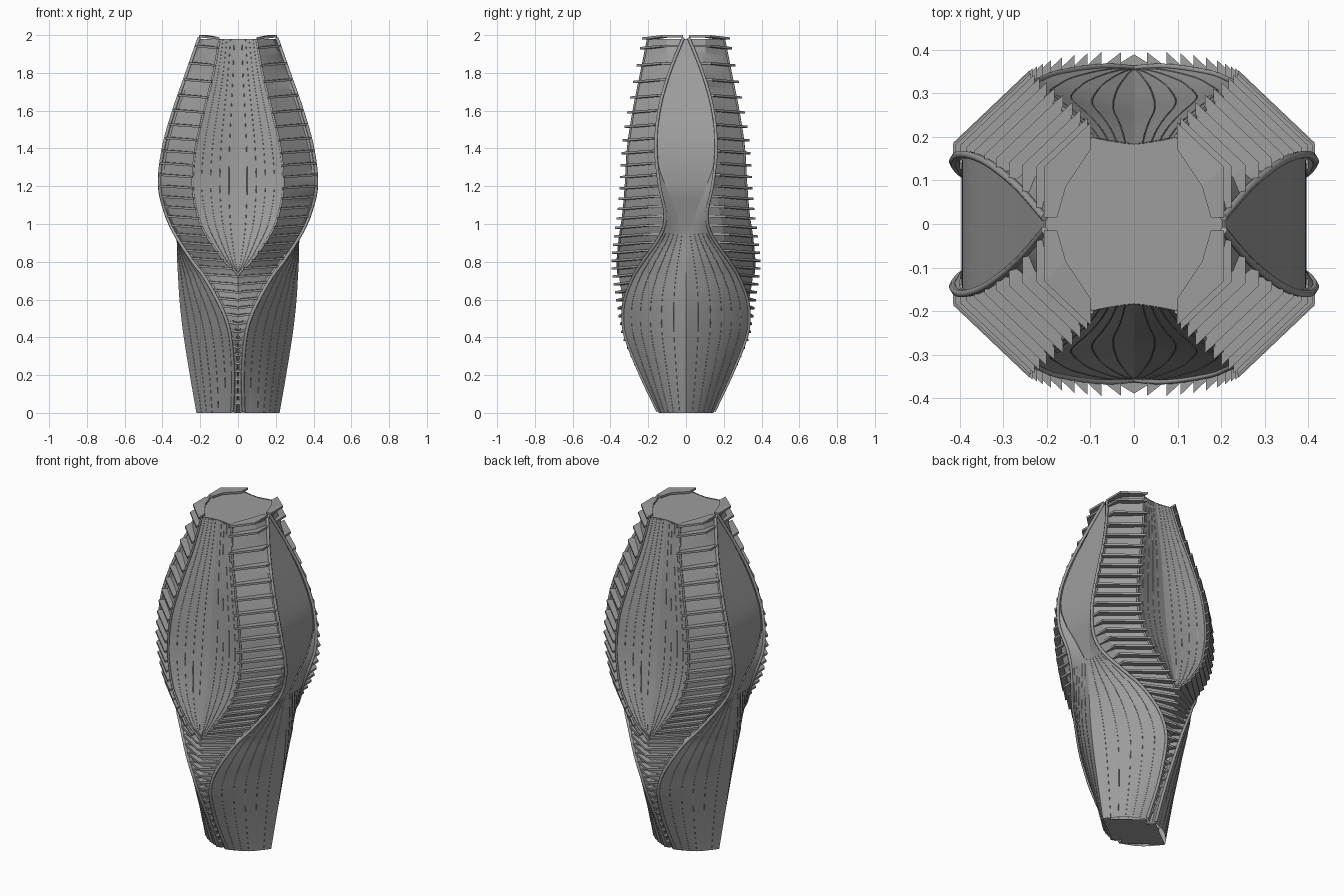
import bpy, bmesh, math
from mathutils import Vector

if "Cube" in bpy.data.objects:
    bpy.data.objects.remove(bpy.data.objects["Cube"])

# Profiles of the tower against height (one quarter; the rest is mirrored)
Z = [0, .2, .4, .5, .6, .73, .8, .95, 1.05, 1.2, 1.4, 1.6, 1.8, 2]
RIM_X = [.03, .025, .04, .065, .11, .185, .24, .335, .38, .415, .395, .34, .27, .20]
RIM_Y = [.145, .24, .32, .335, .325, .275, .23, .13, .11, .14, .16, .143, .088, .008]
SIDE_X = [.22, .255, .287, .30, .31, .318, .322, .328, .355, .395, .39, .333, .265, .2]
LEAF_X = [0, 0, 0, 0, 0, 0, .07, .175, .215, .24, .225, .18, .13, .095]
FIN_Y = [.14, .245, .335, .355, .37, .39, .395, .38, .365, .352, .34, .31, .27, .23]
VALLEY_Y = [.1, .2, .29, .31, .33, .355, .342, .312, .292, .27, .25, .233, .208, .18]

# Dark grey finish shared by all parts
grey = bpy.data.materials.new("dark_grey")
grey.diffuse_color = (.34, .34, .34, 1)
grey.use_nodes = True
grey.node_tree.nodes["Principled BSDF"].inputs["Base Color"].default_value = grey.diffuse_color


def at(tab, z):
    """Smooth interpolation of a profile at height z."""
    n = len(Z)
    i = max(k for k in range(n - 1) if Z[k] <= z + 1e-9)

    def slope(k):
        a, b = max(k - 1, 0), min(k + 1, n - 1)
        return (tab[b] - tab[a]) / (Z[b] - Z[a])
    h = Z[i + 1] - Z[i]
    t = (z - Z[i]) / h
    return max(0, (2*t**3 - 3*t*t + 1) * tab[i] + (t**3 - 2*t*t + t) * h * slope(i)
               + (3*t*t - 2*t**3) * tab[i + 1] + (t**3 - t*t) * h * slope(i + 1))


def steps(a, b, n):
    return [a + (b - a) * k / n for k in range(n + 1)]


def mirror(ob, merge):
    ob.data.materials.append(grey)
    m = ob.modifiers.new("mirror", 'MIRROR')
    m.use_axis = (True, True, False)
    m.use_mirror_merge = merge


def finish(name, bm, smooth=25, merge=False):
    me = bpy.data.meshes.new(name)
    bm.to_mesh(me)
    bm.free()
    ob = bpy.data.objects.new(name, me)
    bpy.context.collection.objects.link(ob)
    if smooth:
        bpy.ops.object.select_all(action='DESELECT')
        ob.select_set(True)
        bpy.context.view_layer.objects.active = ob
        bpy.ops.object.shade_smooth_by_angle(angle=math.radians(smooth))
    mirror(ob, merge)
    return ob


def loft(name, rows, smooth=25):
    bm = bmesh.new()
    g = [[bm.verts.new(p) for p in r] for r in rows]
    for a, b in zip(g, g[1:]):
        for k in range(len(a) - 1):
            bm.faces.new((a[k], a[k + 1], b[k + 1], b[k]))
    bmesh.ops.remove_doubles(bm, verts=bm.verts, dist=1e-4)
    bm.normal_update()
    # face outwards (the quarter lies in +x +y)
    if sum(f.normal.dot(Vector((1, 1, 0))) * f.calc_area() for f in bm.faces) < 0:
        bmesh.ops.reverse_faces(bm, faces=bm.faces)
    return finish(name, bm, smooth)


def trim(name, paths, r):
    cu = bpy.data.curves.new(name, 'CURVE')
    cu.dimensions = '3D'
    cu.bevel_depth = r
    cu.bevel_resolution = 1
    cu.use_fill_caps = True
    for pts in paths:
        sp = cu.splines.new('POLY')
        sp.points.add(len(pts) - 1)
        for p, co in zip(sp.points, pts):
            p.co = (*co, 1)
    ob = bpy.data.objects.new(name, cu)
    bpy.context.collection.objects.link(ob)
    mirror(ob, False)


def corners(z):
    """Fin outline at height z: leaf end, chamfer corner, rim end."""
    fx, fy, sx, sy = at(LEAF_X, z), at(FIN_Y, z), at(RIM_X, z), at(RIM_Y, z)
    return (fx, fy), (sx, max(fy - (sx - fx) * .95, sy)), (sx, sy)


# Side shell: bulging below, with fine seams; a flat pointed leaf above
rows = []
for z in steps(0, .95, 32):
    sx, sy, xc = at(RIM_X, z), at(RIM_Y, z), at(SIDE_X, z)
    row = []
    for t in steps(0, 1, 6):
        b = .03 * math.sin(math.pi * t) * min(1, (.95 - z) / .3)
        row.append((xc + (sx - xc) * t + b * .4, sy * t + b * .7, z))
    rows.append(row)
loft("side_shell", rows)
trim("side_shell_seams", [[r[k] for r in rows] for k in range(1, 6)], .0018)

rows, flanks = [], []
for z in steps(.95, 1.98, 40):
    sx, sy, xc = at(RIM_X, z), at(RIM_Y, z), at(SIDE_X, z)
    fold = sy * min(.94, .94 * ((z - .95) / .35) ** .6)
    rows.append([(xc - .004, fold * t, z) for t in steps(0, 1, 3)])
    flanks.append([(xc + (sx - xc) * t, fold + (sy - fold) * t, z) for t in steps(0, 1, 3)])
loft("side_leaf", rows)
loft("side_leaf_border", flanks)

# Front and back leaf, creased inwards along the centre, with lengthwise seams
rows = []
for z in steps(.73, 1.98, 44):
    fx, e, v = at(LEAF_X, z), at(FIN_Y, z) - .035, at(VALLEY_Y, z)
    rows.append([(fx * t, v + (e - v) * t ** 1.35, z) for t in steps(0, 1, 5)])
loft("front_leaf", rows)
trim("front_leaf_seams", [[r[k] for r in rows] for k in range(1, 5)], .0018)

# Recessed wall behind the fins
rows = []
for z in steps(0, 1.98, 66):
    f, c, s = corners(z)
    rows.append([(f[0], f[1] - .035, z), (max(c[0] - .022, f[0]), max(c[1] - .028, s[1] * .98), z),
                 (max(s[0] - .006, 0), s[1], z)])
loft("recessed_wall", rows)

# Rims around the side shells and the leaves
trim("side_rim", [[(at(RIM_X, z), at(RIM_Y, z), z) for z in steps(.008, 1.985, 66)]], .009)
trim("leaf_rim", [[(at(LEAF_X, z), at(FIN_Y, z) - .033, z) for z in steps(.73, 1.98, 44)]], .006)

# Stack of thin fins, spaced wider towards the top
bm = bmesh.new()
z = .05
while z < 1.985:
    f, c, s = corners(z)
    outer = [f, c, s]
    inner = [(f[0], f[1] - .06), (max(c[0] - .05, f[0]), c[1] - .045), (max(s[0] - .03, 0), s[1])]
    ring = []
    for k, (o, i) in enumerate(zip(outer, inner)):
        zz = z + (.012 if k else 0)
        ring.append([bm.verts.new((p[0], p[1], zz + d))
                     for p, d in ((o, -.006), (o, .006), (i, .006), (i, -.006))])
    for a, b in zip(ring, ring[1:]):
        for k in range(4):
            bm.faces.new((a[k], a[(k + 1) % 4], b[(k + 1) % 4], b[k]))
    bm.faces.new(ring[0])
    bm.faces.new(ring[-1][::-1])
    z += .042 + .055 * max(0, (z - .85) / 1.1)
    if 1.94 < z < 2.06:
        z = 1.982
bmesh.ops.recalc_face_normals(bm, faces=bm.faces)
finish("fins", bm, smooth=0)

# Roof and base plates
for name, zz in (("roof", 1.975), ("base", 0)):
    f, c, s = corners(zz)
    if zz:
        pts = [(0, 0), (s[0], 0), s, (c[0] - .022, c[1] - .028), (f[0], f[1] - .035), (0, at(VALLEY_Y, zz))]
    else:
        pts = [(0, 0), (at(SIDE_X, 0), 0), s, (0, f[1] - .035)]
    bm = bmesh.new()
    face = bm.faces.new([bm.verts.new((x, y, zz)) for x, y in pts])
    bm.normal_update()
    if (face.normal.z > 0) != (zz > 0):
        face.normal_flip()
    finish(name, bm, smooth=0, merge=True)
